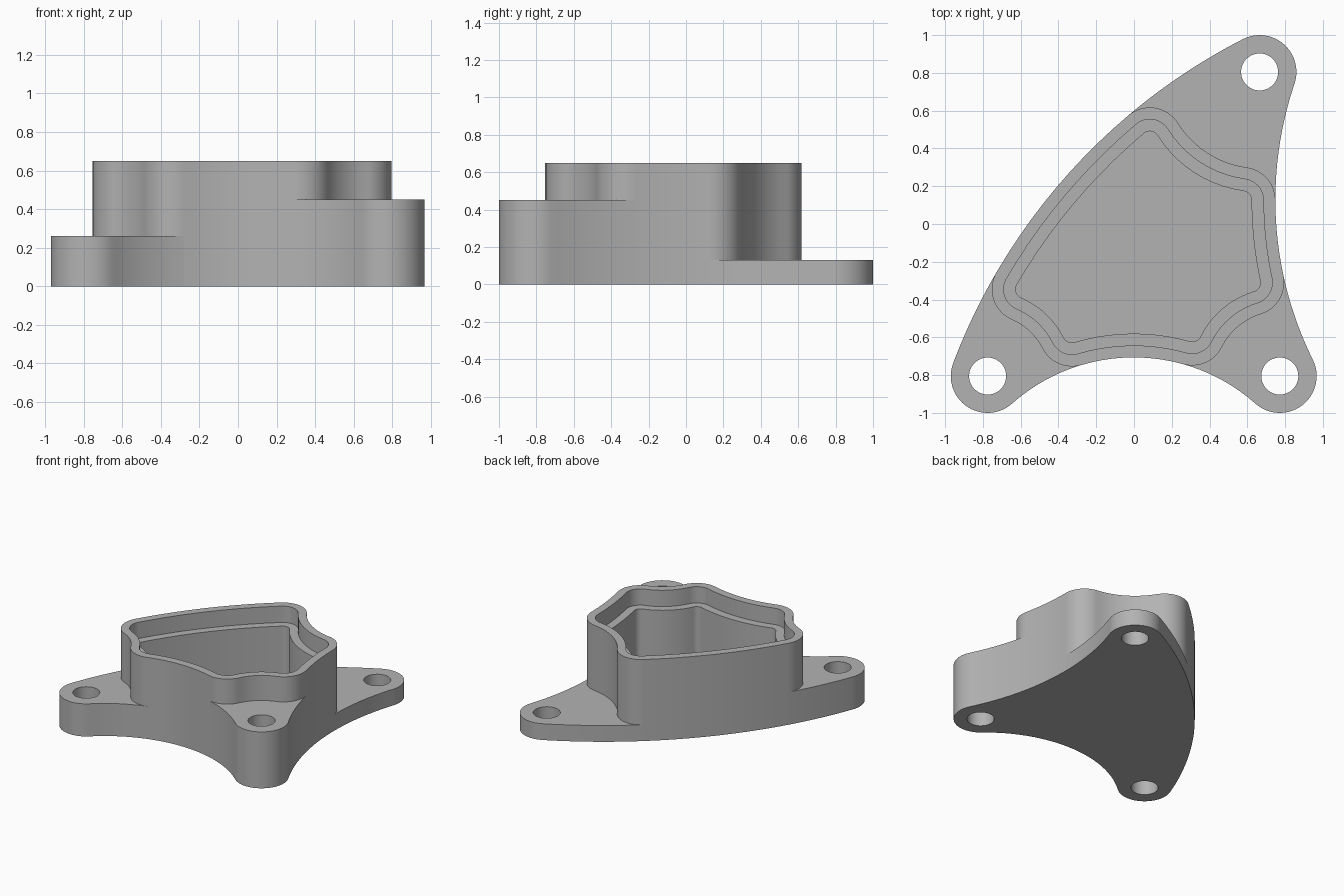
import bpy, bmesh, math
from mathutils import Vector
from mathutils.geometry import tessellate_polygon

cube = bpy.data.objects.get("Cube")
if cube:
    bpy.data.objects.remove(cube)

TOP, LEDGE, FLOOR = 0.65, 0.52, 0.13
WALL, STEP = 0.063, 0.126          # inward offsets of the rim and ledge
LUG_R, HOLE_R, FILLET_R = 0.195, 0.098, 0.175


# A circle is (centre, signed radius): positive bulges out, negative curves in
def circle(x, y, r):
    return (Vector((x, y)), r)


def tangent_circle(a, b, r, hint):
    """Circle of signed radius r tangent to a and b, nearest to the hint."""
    ra, rb = abs(a[1] - r), abs(b[1] - r)
    line = b[0] - a[0]
    d = line.length
    u = line / d
    along = (ra * ra - rb * rb + d * d) / (2 * d)
    h = math.sqrt(max(ra * ra - along * along, 0))
    side = Vector((-u.y, u.x)) * h
    base = a[0] + u * along
    return (min((base + side, base - side), key=lambda p: (p - Vector(hint)).length), r)


def normal_angle(a, b):
    n = (a[0] - b[0]) / (b[1] - a[1])
    return math.atan2(n.y, n.x)


def arc(prev, c, nxt, inset=0.0):
    """Points on c between its two tangent neighbours, without the last point."""
    a0, a1 = normal_angle(prev, c), normal_angle(c, nxt)
    sweep = (a1 - a0 + math.pi) % (2 * math.pi) - math.pi
    n = max(10, round(abs(sweep) / math.radians(6)))
    r = c[1] - inset
    return [c[0] + r * Vector((math.cos(a0 + sweep * i / n), math.sin(a0 + sweep * i / n)))
            for i in range(n)]


# Lugs counter-clockwise: front right-hand, front left-hand, back
lugs = [circle(-0.775, -0.805, LUG_R), circle(0.772, -0.805, LUG_R), circle(0.665, 0.805, LUG_R)]
heights = [0.26, 0.45, 0.13]
cuts = [(lug[0], -r) for lug, r in zip(lugs, (0.325, 0.343, 0.51))]

# Long side arcs; edges[i] runs into lug i, edges[i + 1] leaves it
edges = [tangent_circle(lugs[2], lugs[0], 3.2, (2, -2)),
         tangent_circle(lugs[0], lugs[1], -0.97, (0, -1.7)),
         tangent_circle(lugs[1], lugs[2], -1.91, (2.7, 0.1))]

# Rounded body corners on each side of every lug
hints = [((-0.57, -0.34), (-0.33, -0.57)), ((0.28, -0.56), (0.6, -0.32)),
         ((0.57, 0.13), (0.08, 0.43))]
fillets = [(tangent_circle(edges[i], cuts[i], FILLET_R, hints[i][0]),
            tangent_circle(edges[(i + 1) % 3], cuts[i], FILLET_R, hints[i][1]))
           for i in range(3)]


def body_side(i, inset=0.0):
    return arc(fillets[i - 1][1], edges[i], fillets[i][0], inset)


def body_corner(i, inset=0.0):
    f0, f1 = fillets[i]
    return (arc(edges[i], f0, cuts[i], inset) + arc(f0, cuts[i], f1, inset)
            + arc(cuts[i], f1, edges[(i + 1) % 3], inset))


def lug_side(i):
    e0, e1 = edges[i], edges[(i + 1) % 3]
    return (arc(fillets[i][0], e0, lugs[i]) + arc(e0, lugs[i], e1)
            + arc(lugs[i], e1, fillets[i][1]))


def body_loop(inset):
    return [p for i in range(3) for p in body_side(i, inset) + body_corner(i, inset)]


def hole_loop(i):
    return [lugs[i][0] + HOLE_R * Vector((math.cos(a), math.sin(a)))
            for a in (2 * math.pi * k / 48 for k in range(48))]


bm = bmesh.new()


def band(a, za, b, zb, closed=True):
    """Strip of quads joining two matching loops."""
    va = [bm.verts.new((p.x, p.y, za)) for p in a]
    vb = [bm.verts.new((p.x, p.y, zb)) for p in b]
    for i in range(len(a) if closed else len(a) - 1):
        j = (i + 1) % len(a)
        bm.faces.new((va[i], va[j], vb[j], vb[i]))


def cap(loops, z, up=True):
    """Flat face with holes."""
    polys = [[Vector((p.x, p.y, z)) for p in loop] for loop in loops]
    verts = [bm.verts.new(p) for poly in polys for p in poly]
    for tri in tessellate_polygon(polys):
        f = bm.faces.new([verts[k] for k in tri])
        f.normal_update()
        if (f.normal.z > 0) != up:
            f.normal_flip()


outline = []
for i in range(3):
    side, lug, corner = body_side(i), lug_side(i), body_corner(i)
    start, end = corner[0], body_side((i + 1) % 3)[0]
    h = heights[i]
    outline += side + lug
    # Body wall, lug wall and the body wall standing above the lug
    band(side + [start], 0, side + [start], TOP, False)
    band(lug + [end], 0, lug + [end], h, False)
    band(corner + [end], h, corner + [end], TOP, False)
    # Lug top and bolt hole
    hole = hole_loop(i)
    cap([lug + [end] + corner[:0:-1], hole], h)
    band(hole, h, hole, 0)

# Underside
cap([outline] + [hole_loop(i) for i in range(3)], 0, False)

# Rim, upper recess, ledge, pocket wall and pocket floor
steps = [(0, TOP), (WALL, TOP), (WALL, LEDGE), (STEP, LEDGE), (STEP, FLOOR)]
for (d0, z0), (d1, z1) in zip(steps, steps[1:]):
    band(body_loop(d0), z0, body_loop(d1), z1)
cap([body_loop(STEP)], FLOOR)

bmesh.ops.remove_doubles(bm, verts=bm.verts, dist=0.0001)
mesh = bpy.data.meshes.new("mounting_housing")
bm.to_mesh(mesh)
bm.free()
housing = bpy.data.objects.new("mounting_housing", mesh)
bpy.context.collection.objects.link(housing)

# Plain grey metal
grey = bpy.data.materials.new("grey_metal")
grey.use_nodes = True
colour = (0.45, 0.45, 0.45, 1)
grey.diffuse_color = colour
grey.node_tree.nodes["Principled BSDF"].inputs["Base Color"].default_value = colour
mesh.materials.append(grey)

bpy.ops.object.select_all(action='DESELECT')
housing.select_set(True)
bpy.context.view_layer.objects.active = housing
bpy.ops.object.shade_smooth_by_angle(angle=math.radians(30))
